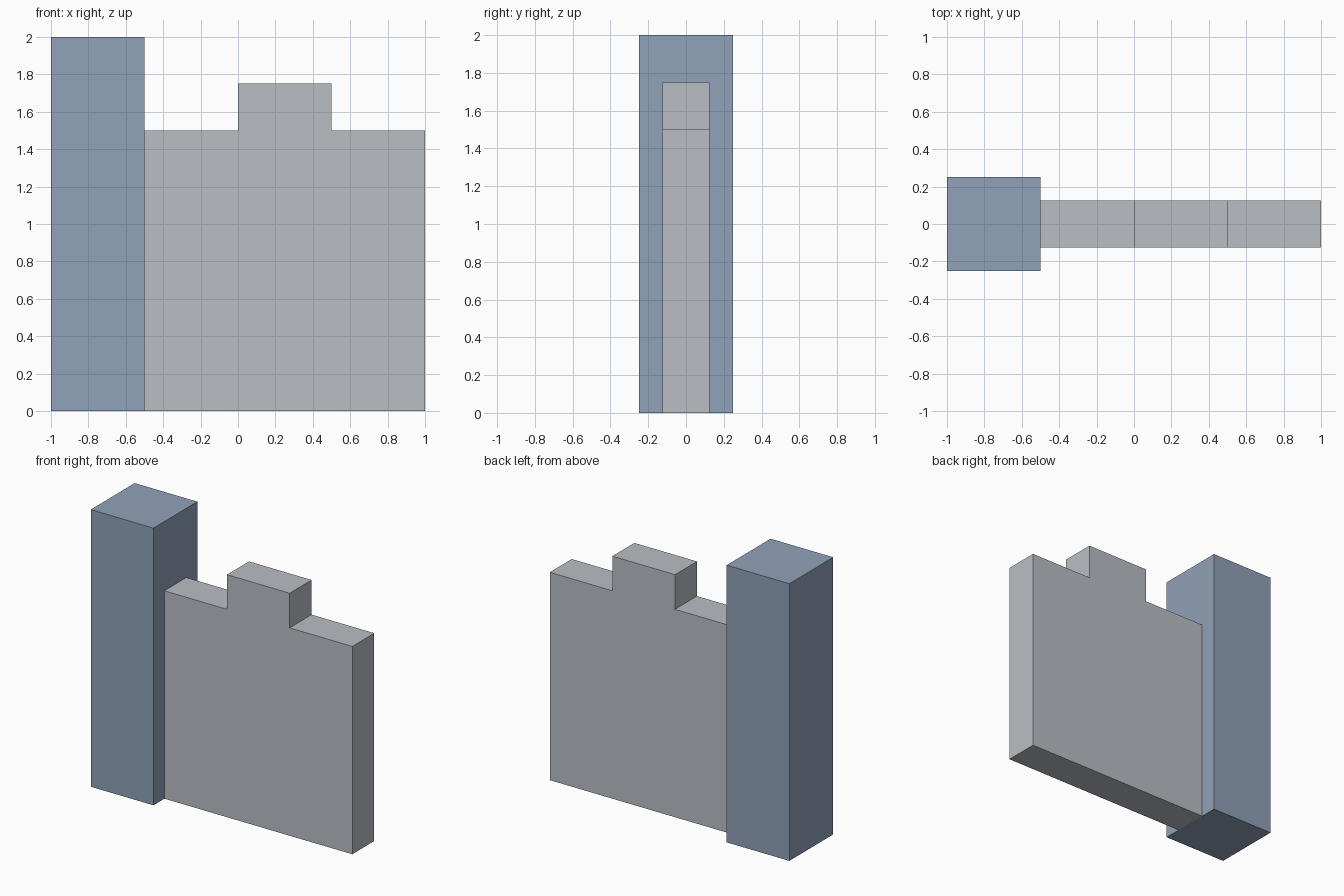
import bpy
import bmesh

if "Cube" in bpy.data.objects:
    bpy.data.objects.remove(bpy.data.objects["Cube"])


def material(name, rgb):
    m = bpy.data.materials.new(name)
    m.diffuse_color = (*rgb, 1.0)
    m.use_nodes = True
    m.node_tree.nodes["Principled BSDF"].inputs["Base Color"].default_value = m.diffuse_color
    return m


def extrude_profile(name, points, depth, mat):
    """Extrude an x-z outline symmetrically about y = 0."""
    bm = bmesh.new()
    face = bm.faces.new([bm.verts.new((x, -depth / 2, z)) for x, z in points])
    new = bmesh.ops.extrude_face_region(bm, geom=[face])["geom"]
    verts = [g for g in new if isinstance(g, bmesh.types.BMVert)]
    bmesh.ops.translate(bm, verts=verts, vec=(0, depth, 0))
    bmesh.ops.recalc_face_normals(bm, faces=bm.faces)
    mesh = bpy.data.meshes.new(name)
    bm.to_mesh(mesh)
    bm.free()
    mesh.materials.append(mat)
    obj = bpy.data.objects.new(name, mesh)
    bpy.context.collection.objects.link(obj)
    return obj


blue_stone = material("blue_grey_stone", (0.28, 0.36, 0.48))
grey_stone = material("light_grey_stone", (0.49, 0.52, 0.56))

# Square pillar at the left end
extrude_profile("pillar", [(-1, 0), (-0.5, 0), (-0.5, 2), (-1, 2)], 0.5, blue_stone)

# Thin wall with one raised merlon
extrude_profile("battlement_wall", [
    (-0.5, 0), (1, 0), (1, 1.5), (0.5, 1.5), (0.5, 1.75),
    (0, 1.75), (0, 1.5), (-0.5, 1.5)], 0.25, grey_stone)
